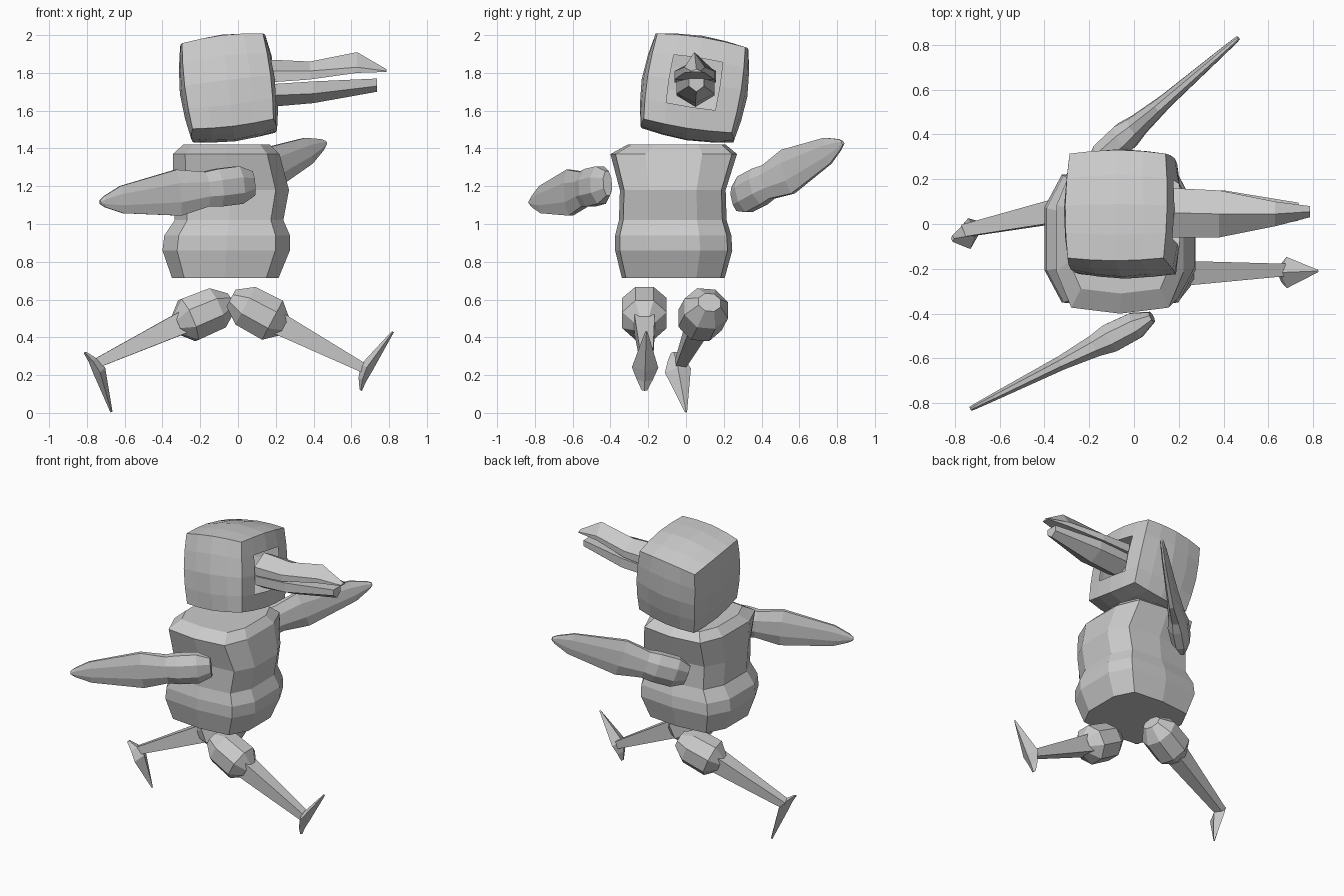
import bpy, bmesh, math
from mathutils import Vector, Matrix

if "Cube" in bpy.data.objects:
    bpy.data.objects.remove(bpy.data.objects["Cube"])

grey = bpy.data.materials.new("plain_grey")
grey.diffuse_color = (0.6, 0.6, 0.6, 1)
grey.use_nodes = True
grey.node_tree.nodes["Principled BSDF"].inputs["Base Color"].default_value = grey.diffuse_color


def finish(name, bm, recalc=True):
    if recalc:
        bmesh.ops.recalc_face_normals(bm, faces=bm.faces)
    me = bpy.data.meshes.new(name)
    bm.to_mesh(me)
    bm.free()
    me.materials.append(grey)
    ob = bpy.data.objects.new(name, me)
    bpy.context.collection.objects.link(ob)
    return ob


def skin(name, rings):
    """Closed skin over a row of equal rings."""
    bm = bmesh.new()
    rows = [[bm.verts.new(p) for p in r] for r in rings]
    n = len(rows[0])
    for a, b in zip(rows, rows[1:]):
        for i in range(n):
            j = (i + 1) % n
            bm.faces.new((a[i], a[j], b[j], b[i]))
    bm.faces.new(rows[0])
    bm.faces.new(rows[-1])
    return finish(name, bm)


def limb(name, a, b, side, stations, n=8, flat=True):
    """Stations are (fraction a to b, width along side, depth, depth offset)."""
    a, b, side = Vector(a), Vector(b), Vector(side)
    axis = (b - a).normalized()
    side = (side - axis * side.dot(axis)).normalized()
    deep = axis.cross(side)
    ph, k = (math.pi / n, 1 / math.cos(math.pi / n)) if flat else (0, 1)
    rings = []
    for t, w, d, off in stations:
        c = a.lerp(b, t) + deep * off
        rings.append([c + side * (w / 2 * k * math.cos(ph + math.tau * i / n))
                      + deep * (d / 2 * k * math.sin(ph + math.tau * i / n))
                      for i in range(n)])
    return skin(name, rings)


# Head: cube swollen towards a sphere, open where the beak sits
bm = bmesh.new()
bmesh.ops.create_cube(bm, size=2)
bmesh.ops.subdivide_edges(bm, edges=bm.edges[:], cuts=3, use_grid_fill=True)
hole = [f for f in bm.faces if f.normal.x > 0.9
        and max(abs(f.calc_center_median().y), abs(f.calc_center_median().z)) < 0.5]
bmesh.ops.delete(bm, geom=hole, context='FACES')
for v in bm.verts:
    p = v.co * 0.159 + v.co.normalized() * 0.106
    v.co = (p.x * 0.98, p.y * 1.07, p.z * 1.05)
turn = Matrix.Rotation(math.radians(-7), 4, 'Y') @ Matrix.Rotation(math.radians(-9), 4, 'X')
bmesh.ops.transform(bm, matrix=Matrix.Translation((-0.05, 0.045, 1.72)) @ turn, verts=bm.verts)
finish("head", bm, False)


# Beak: (x, centre y, half width, mouth z, side z, ridge z)
def mandible(name, stations):
    skin(name, [[(x, y - w, m), (x, y + w, m), (x, y + w, s),
                 (x, y, r), (x, y - w, s)] for x, y, w, m, s, r in stations])


mandible("upper_beak", [(.17, .05, .11, 1.75, 1.81, 1.87), (.38, .045, .105, 1.765, 1.81, 1.86),
                        (.63, .045, .055, 1.80, 1.83, 1.91), (.785, .055, .025, 1.805, 1.81, 1.82)])
mandible("lower_beak", [(.17, .05, .10, 1.74, 1.68, 1.62), (.40, .05, .10, 1.755, 1.69, 1.64),
                        (.735, .055, .04, 1.77, 1.73, 1.70)])

# Body: (z, x min, x max, y min, y max) rings of a rounded box
outline = [(1, .45), (.77, .92), (0, 1), (-.77, .92), (-1, .45),
           (-1, -.45), (-.77, -.92), (0, -1), (.77, -.92), (1, -.45)]
levels = [(.715, -.35, .215, -.34, .205), (.86, -.40, .275, -.375, .245),
          (.94, -.39, .275, -.375, .24), (1.02, -.335, .24, -.355, .215),
          (1.18, -.345, .27, -.35, .21), (1.37, -.345, .22, -.40, .27),
          (1.42, -.29, .17, -.31, .21)]
skin("body", [[((x0 + x1) / 2 + u * (x1 - x0) / 2, (y0 + y1) / 2 + v * (y1 - y0) / 2, z)
               for u, v in outline] for z, x0, x1, y0, y1 in levels])

# Wings: thick shoulder, flat blade, pointed tip
feather = [(0, .13, .05, 0), (.09, .20, .12, 0), (.23, .20, .13, 0), (.31, .185, .10, 0),
           (.49, .245, .065, 0), (.86, .145, .035, 0), (.97, .06, .025, 0), (1, .02, .02, 0)]
limb("right_wing", (.08, -.415, 1.215), (-.73, -.825, 1.115), (0, 0, 1), feather)
limb("left_wing", (-.19, .26, 1.13), (.465, .83, 1.43), (0, 0, 1), feather)

# Legs: barrel thigh, tapered shin, pointed foot
thigh = [(0, .12, .10, 0), (.27, .235, .225, 0), (.78, .235, .235, 0), (1, .11, .11, 0)]
shin = [(0, .11, .12, 0), (1, .055, .05, 0)]
foot = [(0, .012, .012, 0), (.66, .14, .07, -.03), (.85, .085, .045, -.02), (1, .03, .015, 0)]
for name, hip, knee, ankle, toe, heel in [
        ("right", (-.037, -.22, .608), (.244, -.22, .458), (.67, -.205, .235),
         (.82, -.21, .43), (.65, -.22, .12)),
        ("left", (-.04, .125, .585), (-.325, .06, .465), (-.755, -.03, .26),
         (-.67, 0, .005), (-.81, -.065, .32))]:
    limb(name + "_thigh", hip, knee, (0, 1, 0), thigh)
    start = Vector(knee).lerp(Vector(hip), .15)
    limb(name + "_shin", start, ankle, (0, 1, 0), shin, n=4)
    limb(name + "_foot", toe, heel, (0, 1, 0), foot, n=4, flat=False)
